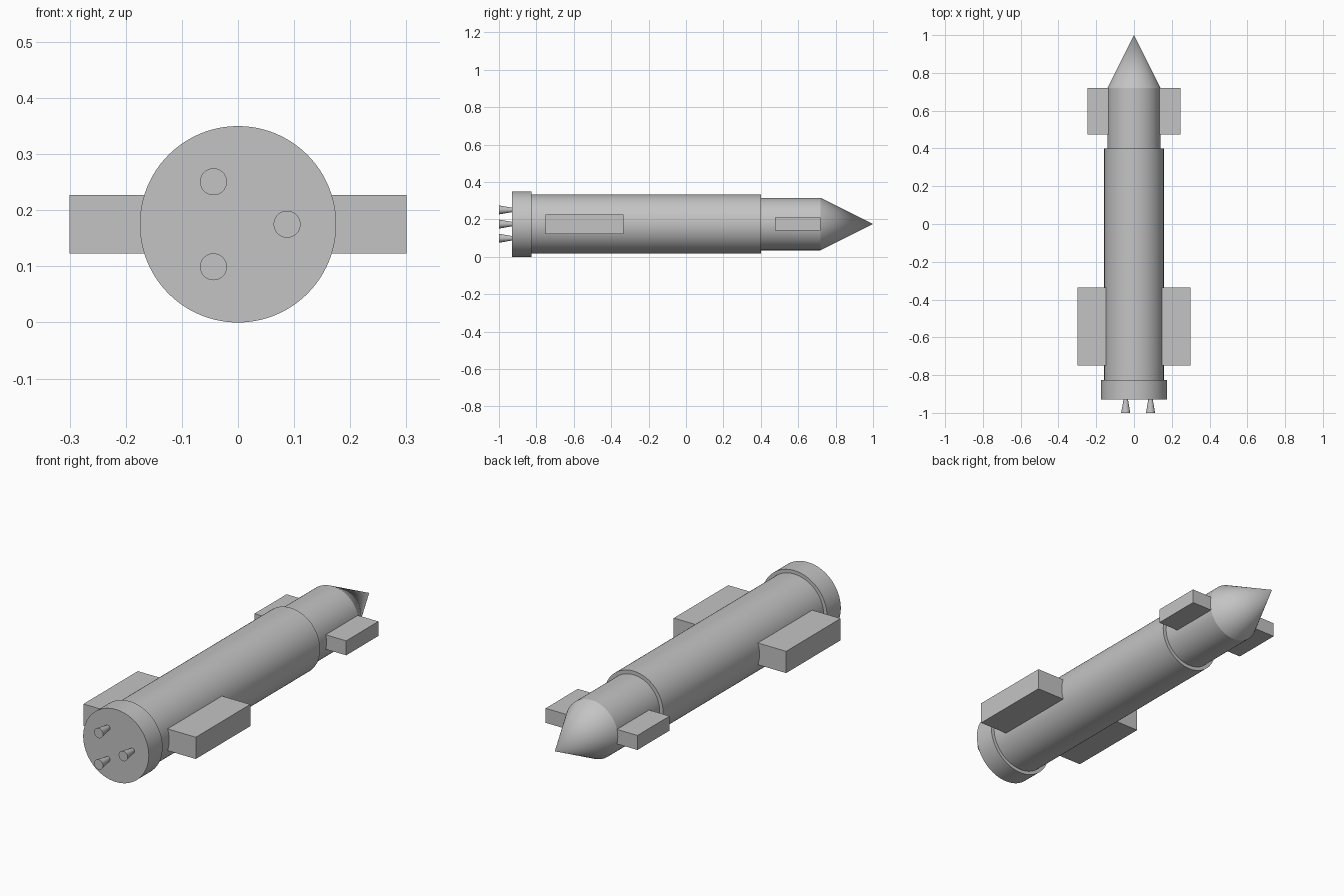
import bpy, bmesh, math
from mathutils import Vector

if "Cube" in bpy.data.objects:
    bpy.data.objects.remove(bpy.data.objects["Cube"], do_unlink=True)

AXIS_Z = 0.175   # height of the rocket's long axis

grey = bpy.data.materials.new("plain_grey")
grey.use_nodes = True
colour = (0.55, 0.55, 0.55, 1)
grey.diffuse_color = colour
grey.node_tree.nodes["Principled BSDF"].inputs["Base Color"].default_value = colour


def add_object(name, bm):
    bmesh.ops.recalc_face_normals(bm, faces=bm.faces)
    mesh = bpy.data.meshes.new(name)
    bm.to_mesh(mesh)
    bm.free()
    obj = bpy.data.objects.new(name, mesh)
    obj.data.materials.append(grey)
    bpy.context.collection.objects.link(obj)
    return obj


def lathe(name, profile, x=0, z=AXIS_Z, sides=96):
    """Turn (y, radius) points around an axis parallel to y."""
    bm = bmesh.new()
    verts = [bm.verts.new((x + r, y, z)) for y, r in profile]
    edges = [bm.edges.new(pair) for pair in zip(verts, verts[1:])]
    bmesh.ops.spin(bm, geom=verts + edges, cent=(x, 0, z), axis=(0, 1, 0),
                   angle=math.tau, steps=sides, use_duplicate=False)
    bmesh.ops.remove_doubles(bm, verts=bm.verts, dist=1e-5)
    obj = add_object(name, bm)
    bpy.ops.object.select_all(action='DESELECT')
    bpy.context.view_layer.objects.active = obj
    obj.select_set(True)
    bpy.ops.object.shade_smooth_by_angle(angle=math.radians(20))
    return obj


def box(name, low, high):
    bm = bmesh.new()
    bmesh.ops.create_cube(bm, size=1)
    low, high = Vector(low), Vector(high)
    bmesh.ops.scale(bm, vec=high - low, verts=bm.verts)
    bmesh.ops.translate(bm, vec=(low + high) / 2, verts=bm.verts)
    return add_object(name, bm)


# Hull: engine collar, main stage, and upper stage with pointed nose
lathe("engine_collar", [(-0.93, 0), (-0.93, 0.175), (-0.825, 0.175), (-0.825, 0)])
lathe("main_stage", [(-0.825, 0), (-0.825, 0.158), (0.4, 0.158), (0.4, 0)])
lathe("upper_stage_and_nose", [(0.4, 0), (0.4, 0.14), (0.72, 0.14), (1, 0)])

# Three flared nozzles in a ring
for i in range(3):
    a = i * math.tau / 3
    lathe(f"nozzle_{i + 1}", [(-1, 0), (-1, 0.024), (-0.93, 0.012), (-0.93, 0)],
          x=0.0875 * math.cos(a), z=AXIS_Z + 0.0875 * math.sin(a), sides=48)

# Block fins on both sides, large at the tail and small near the nose
for side, s in (("left", 1), ("right", -1)):
    for name, inner, outer, y0, y1, half in (
            ("tail_fin", 0.1, 0.3, -0.75, -0.335, 0.0525),
            ("nose_fin", 0.1, 0.245, 0.475, 0.72, 0.035)):
        xs = sorted((s * inner, s * outer))
        box(f"{side}_{name}", (xs[0], y0, AXIS_Z - half), (xs[1], y1, AXIS_Z + half))
